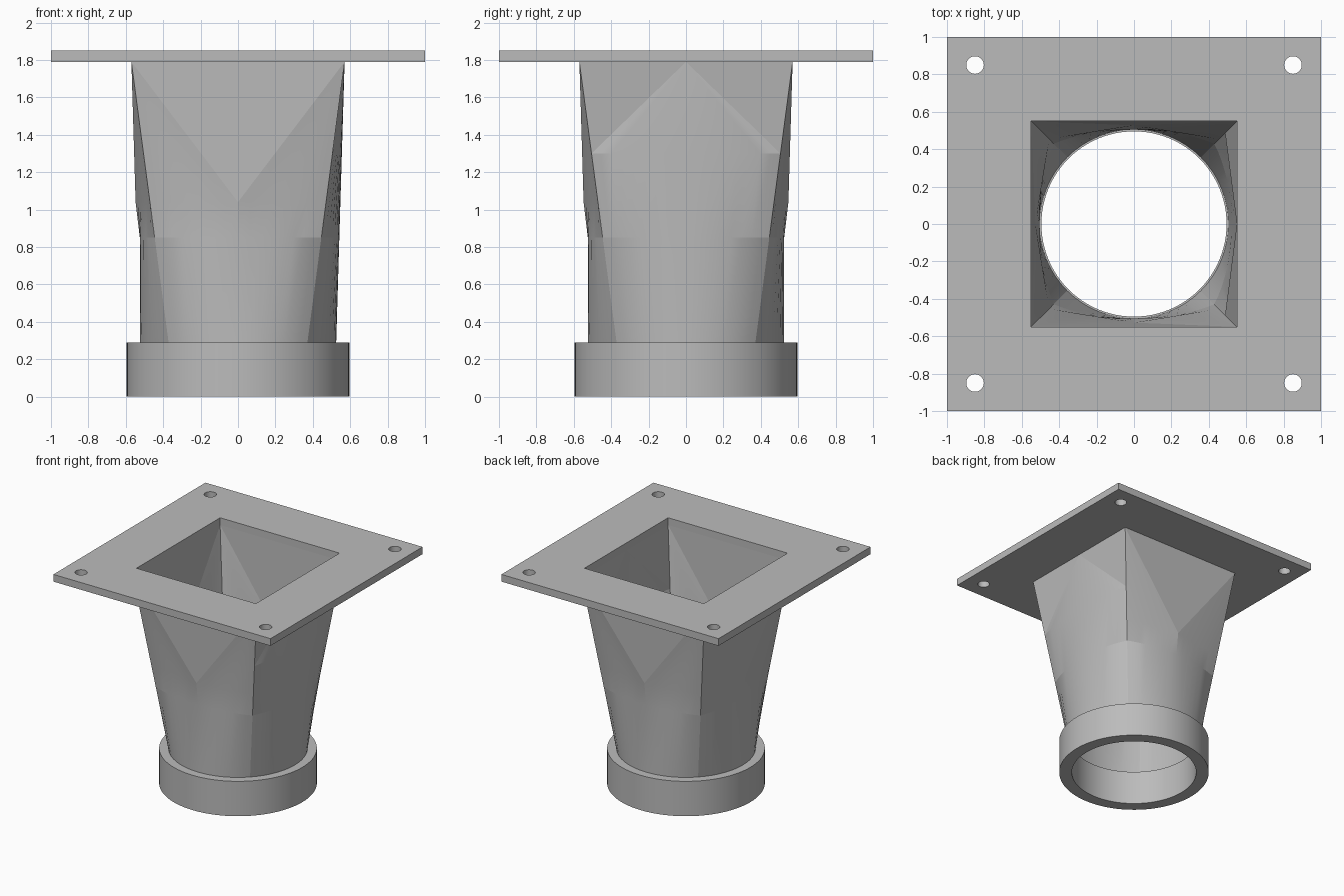
import bpy, bmesh
from math import sin, cos, pi, radians
from mathutils import Matrix

cube = bpy.data.objects.get("Cube")
if cube:
    bpy.data.objects.remove(cube, do_unlink=True)

grey = bpy.data.materials.new("plain grey")
grey.use_nodes = True
grey.diffuse_color = (0.5, 0.5, 0.5, 1)
grey.node_tree.nodes["Principled BSDF"].inputs["Base Color"].default_value = (0.5, 0.5, 0.5, 1)

COLLAR_TOP, FLANGE_BOTTOM, FLANGE_TOP = 0.29, 1.79, 1.85


def finish(obj, angle):
    obj.data.materials.clear()
    obj.data.materials.append(grey)
    bpy.ops.object.select_all(action='DESELECT')
    obj.select_set(True)
    bpy.context.view_layer.objects.active = obj
    bpy.ops.object.shade_smooth_by_angle(angle=radians(angle))


def square(h):
    return [(-h, -h), (h, -h), (h, h), (-h, h)]


def circle(r, n, cx=0, cy=0):
    return [(cx + r * cos(2 * pi * i / n), cy + r * sin(2 * pi * i / n)) for i in range(n)]


def slab(name, loops, z0, z1):
    """Solid between two heights; the first loop is the rim, the rest are holes."""
    curve = bpy.data.curves.new(name, 'CURVE')
    curve.dimensions = '2D'
    curve.fill_mode = 'BOTH'
    curve.extrude = (z1 - z0) / 2
    for loop in loops:
        spline = curve.splines.new('POLY')
        spline.points.add(len(loop) - 1)
        for point, (x, y) in zip(spline.points, loop):
            point.co = (x, y, 0, 1)
        spline.use_cyclic_u = True
    obj = bpy.data.objects.new(name, curve)
    bpy.context.collection.objects.link(obj)
    bpy.ops.object.select_all(action='DESELECT')
    obj.select_set(True)
    bpy.context.view_layer.objects.active = obj
    bpy.ops.object.convert(target='MESH')
    obj = bpy.context.view_layer.objects.active
    obj.data.transform(Matrix.Translation((0, 0, (z0 + z1) / 2)))
    finish(obj, 30)


# Square flange with its opening and four bolt holes
bolts = [circle(0.047, 32, x, y) for x, y in square(0.85)]
slab("flange", [square(1), square(0.55)] + bolts, FLANGE_BOTTOM, FLANGE_TOP)

# Round collar
slab("collar", [circle(0.595, 96), circle(0.495, 96)], 0, COLLAR_TOP)


def add_side(bm, turn, inset, star, flip):
    """One quarter of the square-to-round duct, shaped facing -y and then turned."""
    r, h = 0.525 - inset, 0.57 - inset
    low = r * sin(pi / 4)
    steps = 16
    rot = Matrix.Rotation(turn, 3, 'Z')

    def lerp(a, b, z):
        return a + (b - a) * (z - COLLAR_TOP) / (FLANGE_BOTTOM - COLLAR_TOP)

    def vert(x, depth, z):
        return bm.verts.new(rot @ Matrix.Translation((x, -depth, z)).translation)

    def face(*verts):
        bm.faces.new(verts[::-1] if flip else verts)

    def row(z, mid, straight=False):
        corner = lerp(low, h, z)
        verts = []
        for i in range(steps + 1):
            a = (2 * i / steps - 1) * pi / 4
            x = corner * sin(a) / sin(pi / 4)
            bend = abs(x) / corner if straight else (1 - cos(a)) / (1 - cos(pi / 4))
            verts.append(vert(x, mid - (mid - corner) * bend, z))
        return verts

    # Lower rounded body
    top_z = 1.04 if star else 1.3
    rows = [row(COLLAR_TOP, r),
            row(0.85, r if star else lerp(r, h, 0.85)),
            row(top_z, lerp(r, h, top_z), star)]
    for a, b in zip(rows, rows[1:]):
        for i in range(steps):
            face(a[i], a[i + 1], b[i + 1], b[i])

    # Upper facets, meeting at a star point or fanning from the rim's middle
    rim, half = rows[-1], steps // 2
    left, right = vert(-h, h, FLANGE_BOTTOM), vert(h, h, FLANGE_BOTTOM)
    if star:
        face(left, rim[half], right)
        for i in range(steps):
            face(rim[i], rim[i + 1], left if i < half else right)
    else:
        apex = vert(0, h, FLANGE_BOTTOM)
        face(left, rim[0], apex)
        face(rim[-1], right, apex)
        for i in range(steps):
            face(rim[i], rim[i + 1], apex)


# Duct with outer and inner skins; the +x side has the fanned facets
bm = bmesh.new()
for inset, flip in ((0, False), (0.02, True)):
    for k in range(4):
        add_side(bm, k * pi / 2, inset, k != 1, flip)
bmesh.ops.remove_doubles(bm, verts=bm.verts, dist=0.0005)
mesh = bpy.data.meshes.new("duct")
bm.to_mesh(mesh)
bm.free()
duct = bpy.data.objects.new("duct", mesh)
bpy.context.collection.objects.link(duct)
finish(duct, 9)
